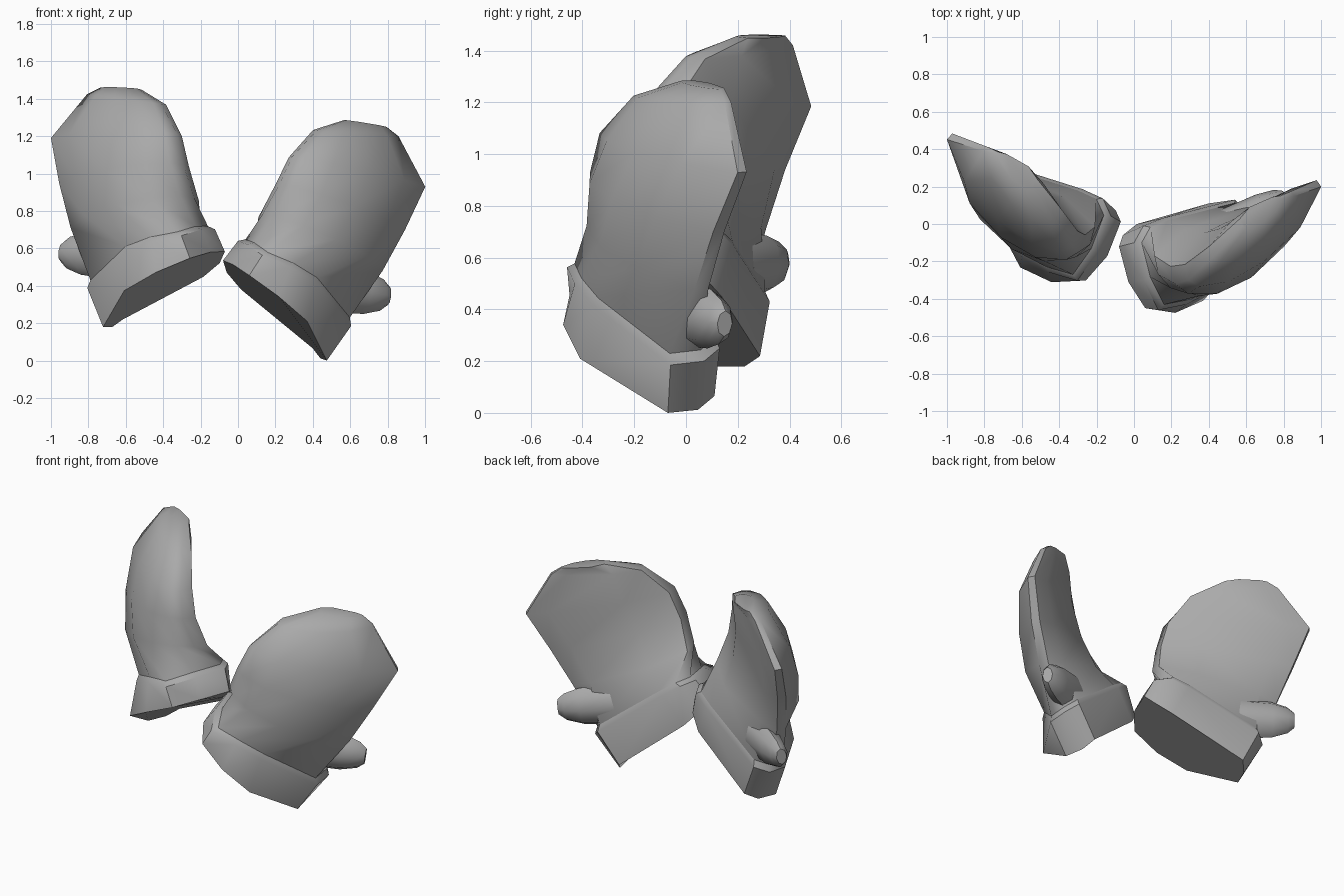
import bpy, bmesh, math
from mathutils import Vector as V, Matrix

old = bpy.data.objects.get("Cube")
if old:
    bpy.data.objects.remove(old)

grey = bpy.data.materials.new("wool_grey")
grey.use_nodes = True
tone = (0.4, 0.4, 0.4, 1)
grey.diffuse_color = tone
grey.node_tree.nodes["Principled BSDF"].inputs["Base Color"].default_value = tone


def pose(foot, tip, across, flip):
    """Frame from the cuff middle, the fingertip middle and the width direction."""
    foot, tip = V(foot), V(tip)
    up = (tip - foot).normalized()
    n = up.cross(V(across)).normalized()
    side = n.cross(up)
    m = Matrix((up, side, n * flip)).transposed().to_4x4()
    m.translation = (foot + tip) / 2
    return m


def loft(name, rings, move, angle):
    """Skin a list of equal rings, cap both ends and shade."""
    bm = bmesh.new()
    loops = [[bm.verts.new(move @ p) for p in ring] for ring in rings]
    for lo, hi in zip(loops, loops[1:]):
        for i in range(len(lo)):
            j = (i + 1) % len(lo)
            bm.faces.new((lo[i], lo[j], hi[j], hi[i]))
    bm.faces.new(loops[0])
    bm.faces.new(loops[-1])
    bmesh.ops.recalc_face_normals(bm, faces=bm.faces)
    mesh = bpy.data.meshes.new(name)
    bm.to_mesh(mesh)
    bm.free()
    mesh.materials.append(grey)
    ob = bpy.data.objects.new(name, mesh)
    bpy.context.collection.objects.link(ob)
    bpy.ops.object.select_all(action='DESELECT')
    ob.select_set(True)
    bpy.context.view_layer.objects.active = ob
    bpy.ops.object.shade_smooth_by_angle(angle=math.radians(angle))


# Cuff rings, from the inner end round the front to the outer end and back
cuff_low = [V(p) for p in (
    (-.08, -.12, .535), (-.03, -.31, .515), (.06, -.45, .455), (.22, -.475, .34),
    (.37, -.41, .21), (.475, -.07, 0), (.44, .046, .012), (.40, .11, .065),
    (.016, 0, .38), (-.06, -.06, .47))]
cuff_high = [V(p) for p in (
    (0, -.1, .64), (.05, -.3, .62), (.13, -.46, .563), (.28, -.43, .5),
    (.415, -.36, .417), (.605, -.06, .185), (.6, .07, .2), (.54, .13, .25),
    (.15, .03, .55), (.05, -.01, .62))]
centre = sum(cuff_high, V()) / len(cuff_high)
axis = V((.6, .14, .75)).normalized()
lip = [centre + (p - centre) * .92 + axis * .03 for p in cuff_high]
inside = [p - axis * .06 for p in lip]

# Hand section: across the width, and through the thickness (front positive)
section = ((-1, 0), (-.93, .4), (-.6, .85), (-.1, 1), (.5, .8),
           (1, .12), (1, -.2), (.7, -.55), (-.3, -1), (-.92, -.65))
# Inner edge, outer edge, front bulge, back bulge
stations = (
    ((.13, -.27, .78), (.76, .06, .48), .24, .15),
    ((.22, -.32, .94), (.88, .125, .70), .20, .14),
    ((.29, -.30, 1.09), (.99, .215, .93), .16, .12),
    ((.42, -.18, 1.23), (.85, .16, 1.20), .11, .09),
    ((.58, -.01, 1.285), (.79, .14, 1.25), .05, .06))
hand = [inside, lip]
for inner, outer, front, back in stations:
    inner, outer = V(inner), V(outer)
    mid, half = (inner + outer) / 2, (outer - inner) / 2
    n = half.cross(V((.35, .2, .9))).normalized()
    hand.append([mid + half * s + n * t * (front if t > 0 else back)
                 for s, t in section])

# Thumb: short blunt stub
root, tip = V((.50, 0, .39)), V((.805, .15, .345))
along = (tip - root).normalized()
high = (V((0, 0, 1)) - along * along.z).normalized()
wide = along.cross(high)
thumb = []
for where, r in ((0, .13), (.6, .115), (.88, .085), (1, .05)):
    c = root.lerp(tip, where)
    thumb.append([c + high * r * math.sin(k * math.pi / 4)
                  + wide * r * .65 * math.cos(k * math.pi / 4) for k in range(8)])

# The right mitten is the left one mirrored and turned
home = pose((.1975, -.095, .2675), (.70, .0475, 1.176), (1.125, .46, -.825), 1)
away = pose((-.395, .0625, .3775), (-.67, .2725, 1.374), (-1.255, .585, -.53), -1)
for side, move in (("left", Matrix()), ("right", away @ home.inverted())):
    loft(side + "_cuff", [cuff_low, cuff_high, lip], move, 40)
    loft(side + "_hand", hand, move, 50)
    loft(side + "_thumb", thumb, move, 50)
